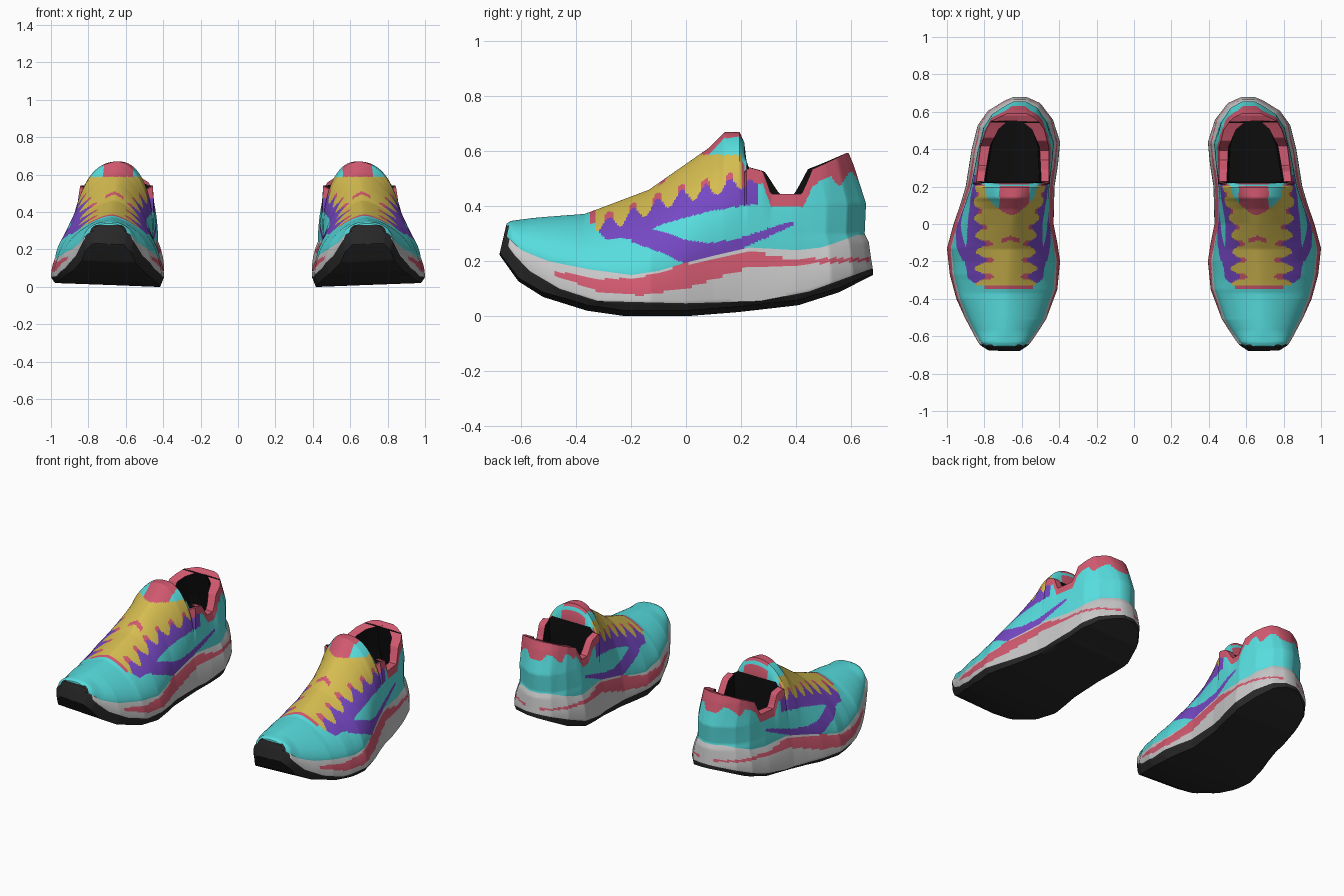
import bpy, bmesh, math

if "Cube" in bpy.data.objects:
    bpy.data.objects.remove(bpy.data.objects["Cube"])

# ---------- colours ----------
COLOURS = [("teal_fabric", (0.095, 0.72, 0.73)), ("coral_trim", (0.64, 0.10, 0.16)),
           ("yellow_vamp", (0.66, 0.50, 0.08)), ("purple_overlay", (0.18, 0.065, 0.55)),
           ("pale_foam", (0.58, 0.57, 0.57)), ("dark_rubber", (0.022, 0.022, 0.022)),
           ("black_lining", (0.004, 0.004, 0.004))]
TEAL, CORAL, YELLOW, PURPLE, FOAM, RUBBER, LINING = range(7)
mats = []
for name, rgb in COLOURS:
    m = bpy.data.materials.new(name)
    m.diffuse_color = (*rgb, 1)
    m.use_nodes = True
    m.node_tree.nodes["Principled BSDF"].inputs["Base Color"].default_value = m.diffuse_color
    mats.append(m)


def curve(*pts):
    """Piecewise linear function through the given points."""
    def f(v):
        if v <= pts[0][0]:
            return pts[0][1]
        for (a, p), (b, q) in zip(pts, pts[1:]):
            if v <= b:
                return p + (q - p) * (v - a) / (b - a)
        return pts[-1][1]
    return f


# ---------- shoe outline and heights along its length ----------
x_out = curve((-.68, .78), (-.65, .825), (-.5, .905), (-.4, .95), (-.27, .985), (-.13, 1.0), (0, .965),
              (.1, .93), (.2, .90), (.4, .868), (.53, .836), (.61, .78), (.665, .69), (.685, .645))
x_in = curve((-.68, .605), (-.65, .562), (-.51, .47), (-.35, .41), (-.2, .395), (-.1, .41), (0, .43),
             (.2, .425), (.32, .406), (.44, .395), (.56, .433), (.65, .50), (.685, .575))
x_top = curve((-.68, .69), (-.4, .68), (0, .655), (.2, .64), (.68, .62))
z_bottom = curve((-.68, .225), (-.61, .127), (-.52, .07), (-.36, .02), (-.22, 0), (0, 0),
                 (.19, .015), (.41, .04), (.56, .087), (.685, .15))
z_rubber = curve((-.68, .29), (-.65, .25), (-.57, .165), (-.46, .10), (-.32, .055), (0, .047),
                 (.27, .055), (.45, .09), (.685, .175))
z_foam = curve((-.68, .30), (-.6, .24), (-.5, .20), (-.35, .17), (-.2, .15), (-.1, .165), (0, .195),
               (.1, .22), (.23, .25), (.41, .24), (.5, .25), (.65, .295))
z_top = curve((-.68, .338), (-.66, .347), (-.57, .357), (-.37, .372), (-.32, .39), (-.135, .46),
              (.08, .61), (.14, .67), (.195, .67), (.213, .63))
collar_z_out = curve((.2, .55), (.28, .527), (.31, .445), (.435, .445), (.495, .535), (.67, .593))
collar_z_in = curve((.2, .55), (.285, .527), (.345, .445), (.405, .445), (.475, .535), (.67, .593))
collar_out = curve((.2, .845), (.428, .82), (.557, .79), (.62, .765), (.66, .715), (.685, .675))
collar_in = curve((.2, .455), (.428, .455), (.557, .48), (.62, .51), (.66, .54), (.685, .58))
collar_thick = curve((.2, .04), (.428, .05), (.557, .065), (.62, .09))
foam_inset = curve((0, .92), (.3, .87), (.6, .85))
roundness = curve((-.68, 2.2), (-.58, 1.7), (-.3, 1.5), (0, 1.6), (.12, 1.85), (.2, 2.3))
y_heel = curve((.17, .68), (.2, .675), (.27, .665), (.3, .65), (.41, .655), (.55, .61), (.593, .592))

# ---------- painted shapes along the side ----------
stripe_lo = curve((-.48, .15), (-.32, .09), (-.17, .075), (0, .10), (.23, .178), (.38, .187), (.66, .20))
stripe_hi = curve((-.48, .165), (-.32, .135), (-.17, .14), (0, .19), (.23, .24), (.36, .21), (.66, .212))
wedge_lo = curve((-.2, .27), (-.1, .235), (0, .19), (.1, .215), (.2, .245), (.3, .29), (.39, .33))
wedge_hi = curve((-.2, .30), (-.13, .32), (0, .278), (.08, .265), (.2, .285), (.33, .33), (.39, .345))
lace_lo = curve((-.315, .305), (-.29, .278), (-.25, .285), (-.2, .28), (-.13, .315), (-.1, .33), (0, .36),
                (.1, .385), (.25, .407))
lace_hi = curve((-.33, .335), (-.28, .335), (-.1, .405), (0, .44), (.1, .46), (.25, .50))

TONGUE, TONGUE_BACK, RIM = .2125, .225, .62      # where the foot opening starts and ends
N_BASE, N_RUB, N_FOAM, N_WALL, N_TOP = 6, 3, 14, 40, 25
SOLE_END = N_BASE + N_RUB + N_FOAM
WALL_END = SOLE_END + N_WALL


def lerp(a, b, t):
    return a + (b - a) * t


def half_profile(u, side):
    """Points from under the sole, up one side, to the top centre line."""
    xo, xi = x_out(u), x_in(u)
    c, w = (xo + xi) / 2, (xo - xi) / 2
    lean = lambda s: .02 * (s * side + 1) / 2 * min(1, w / .25)
    zb, zd, zw, inset = z_bottom(u), z_rubber(u), z_foam(u), foam_inset(u)
    edge = lambda f: c + side * w * f
    pts = [(edge(.93 * k / N_BASE), zb + lean(k / N_BASE)) for k in range(N_BASE)]
    zb += lean(1)
    zd = max(zd, zb + .012)
    pts += [(lerp(edge(.93), edge(1), k / N_RUB), lerp(zb, zd, k / N_RUB)) for k in range(N_RUB)]
    pts += [(edge(1 - (1 - inset) * (k / N_FOAM) ** 2), lerp(zd, zw, k / N_FOAM)) for k in range(N_FOAM)]
    xw, ct = edge(inset), x_top(u)
    zc, xc = (collar_z_out(u), collar_out(u)) if side > 0 else (collar_z_in(u), collar_in(u))
    n, t1 = roundness(u), .75

    def dome(t):
        return (ct + (xw - ct) * max(0, math.cos(t)) ** (2 / n),
                zw + (z_top(u) - zw) * math.sin(t) ** (2 / n))
    # side wall of the upper
    for k in range(N_WALL):
        g = k / N_WALL
        pts.append(dome(t1 * g ** (n / 2)) if u <= TONGUE
                   else (lerp(xw, xc, g * g), lerp(zw, zc, g)))
    # vamp, tongue, opening or heel rim
    for k in range(N_TOP + 1):
        h = k / N_TOP
        if u < TONGUE_BACK:
            x, z = dome(math.pi / 2 - (math.pi / 2 - t1) * (1 - h) ** (n / 2))
            pts.append((x, z if u <= TONGUE else min(z, .565)))
        elif u < RIM - .003:
            thick = xc - side * collar_thick(u)
            xk = curve((0, xc), (.2, thick), (.6, thick - side * .01), (1, ct))(h)
            pts.append((xk, curve((0, zc), (.2, zc), (.6, .28), (1, .27))(h)))
        else:
            pts.append((lerp(xc, ct, h), zc))
    return pts


def place(u, x, z):
    """Lean the heel counter forward and the toe bumper back."""
    if u > .3:
        u = .3 + (u - .3) * (y_heel(z) - .3) / .385
    elif u < -.5:
        u += .028 * (-.5 - u) / .18 * min(1, max(0, (z - .22) / .12))
    return (x, u, z)


def sole_colour(j, u, p):
    if j < N_BASE + N_RUB or (u < -.655 and p[2] < .325):
        return RUBBER
    return CORAL if -.48 < p[1] < .67 and stripe_lo(p[1]) < p[2] < stripe_hi(p[1]) else FOAM


def upper_colour(j, u, p):
    x, y, z = p
    if u < -.665 and z < .33:
        return RUBBER
    if j >= WALL_END and u > TONGUE:              # tongue back, lining and rim
        if u < .217:
            return CORAL if abs(x - .64) < .08 else TEAL
        if u < RIM:
            return CORAL if j < WALL_END + .2 * N_TOP and .23 < u < .612 else LINING
        return CORAL
    if u > TONGUE and z > (collar_z_out if x > .63 else collar_z_in)(u) - .047:   # padded collar
        return CORAL
    if -.2 < y < .39 and wedge_lo(y) < z < wedge_hi(y):
        return PURPLE
    wave = math.cos(2 * math.pi * (y + .28) / .088)
    top = lace_hi(y) + .024 * wave
    if -.315 < y < .26 and lace_lo(y) < z < top:  # scalloped lace stay
        return PURPLE
    if -.33 < y < .2 and z >= top:
        if z > .588:                              # tongue
            return CORAL if abs(x - .64) < .08 else TEAL
        if z < top + .022 and wave > .5:
            return CORAL
        if abs(x - .66) < .05 and abs(y + .075 + abs(x - .66) * .3) < .012:
            return CORAL
        return YELLOW
    if y >= .2 and z >= top and z < .56:
        return CORAL
    if -.348 < y <= -.33 and abs(x - .67) < .13:
        return CORAL
    return TEAL


# ---------- loft stations, extra ones at the opening ----------
stations = [-.68 + 1.365 * k / 210 for k in range(211)]
stations = [u for u in stations if not (.192 < u < .237 or .607 < u < .628)]
stations = sorted(stations + [.195, .203, .212, .22, .228, .235, .61, .616, .622])
loft = {s: [[place(u, *p) for p in half_profile(u, s)] for u in stations] for s in (1, -1)}


def build_part(name, j0, j1, rule, mirror):
    """Make the strip of the loft between two profile columns, on both sides, with closed ends."""
    bm = bmesh.new()
    verts = {s: [[bm.verts.new((mirror * x, y, z)) for x, y, z in row[j0:j1 + 1]] for row in loft[s]]
             for s in (1, -1)}

    def face(vs, flip, j, u):
        f = bm.faces.new(vs[::-1] if flip else vs)
        c = f.calc_center_median()
        f.material_index = rule(j, u, (c.x * mirror, c.y, c.z))
        f.smooth = True

    for j in range(j1 - j0):
        for s in (1, -1):
            v = verts[s]
            for i in range(len(stations) - 1):
                face([v[i][j], v[i + 1][j], v[i + 1][j + 1], v[i][j + 1]], s * mirror < 0,
                     j + j0, (stations[i] + stations[i + 1]) / 2)
        for i, end in ((0, 1), (-1, -1)):
            a, b = verts[1][i], verts[-1][i]
            face([a[j], a[j + 1], b[j + 1], b[j]], end * mirror < 0, j + j0, stations[i])
    bmesh.ops.remove_doubles(bm, verts=bm.verts, dist=.0002)
    me = bpy.data.meshes.new(name)
    bm.to_mesh(me)
    bm.free()
    for m in mats:
        me.materials.append(m)
    ob = bpy.data.objects.new(name, me)
    bpy.context.collection.objects.link(ob)
    bpy.ops.object.select_all(action='DESELECT')
    ob.select_set(True)
    bpy.context.view_layer.objects.active = ob
    bpy.ops.object.shade_smooth_by_angle(angle=math.radians(40))


# ---------- the pair ----------
for label, mirror in (("right", 1), ("left", -1)):
    build_part(label + "_sole", 0, SOLE_END, sole_colour, mirror)
    build_part(label + "_upper", SOLE_END, WALL_END + N_TOP, upper_colour, mirror)
